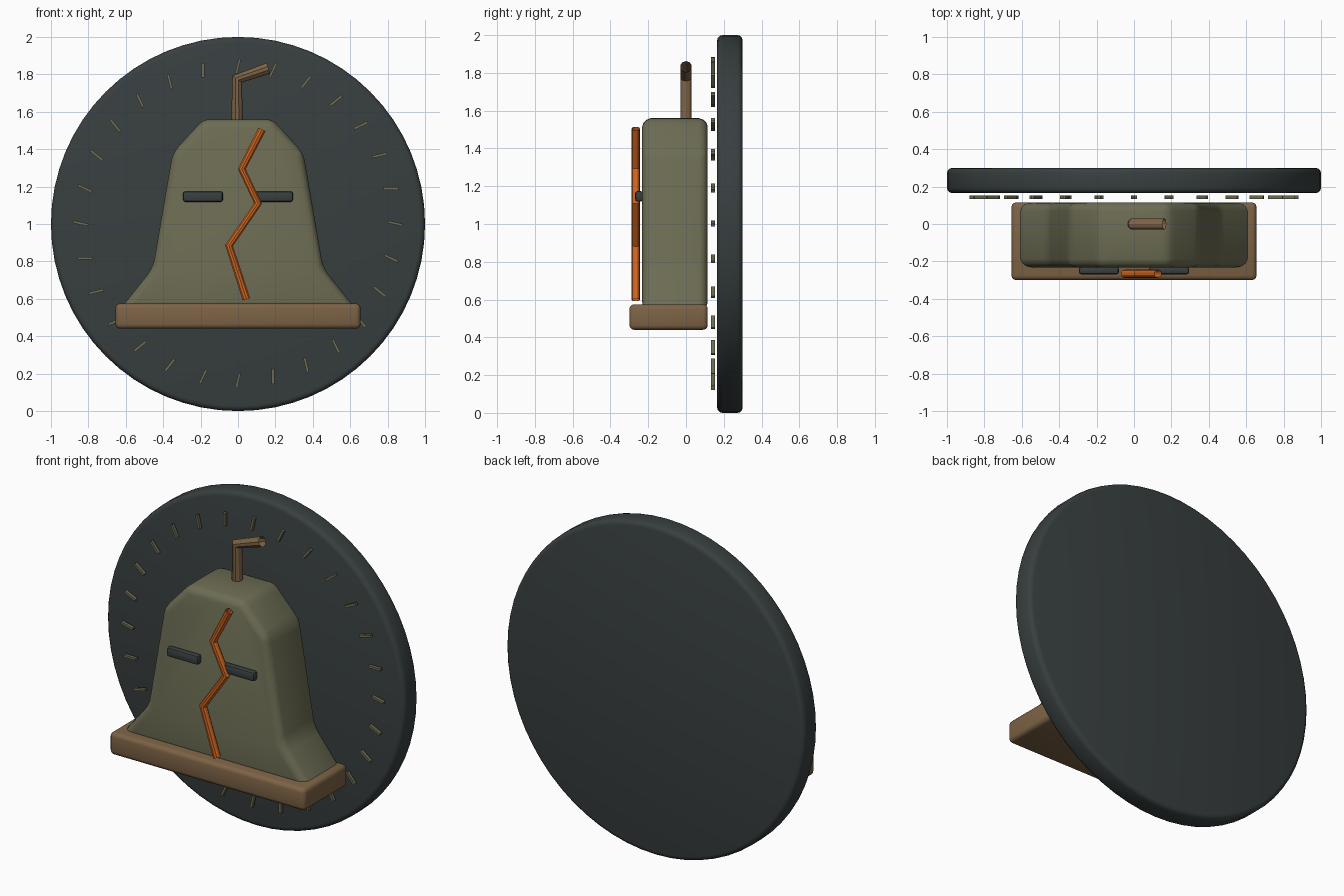
import bpy, bmesh, math
from mathutils import Matrix, Vector

if "Cube" in bpy.data.objects:
    bpy.data.objects.remove(bpy.data.objects["Cube"])


def material(name, rgb):
    m = bpy.data.materials.new(name)
    m.diffuse_color = (*rgb, 1)
    m.use_nodes = True
    m.node_tree.nodes["Principled BSDF"].inputs["Base Color"].default_value = m.diffuse_color
    return m


SLATE = material("dark slate", (0.040, 0.050, 0.051))
OLIVE = material("olive", (0.150, 0.150, 0.088))
BROWN = material("brown", (0.205, 0.124, 0.060))
ORANGE = material("orange", (0.62, 0.13, 0.014))


def finish(obj, mat):
    obj.data.materials.append(mat)
    bpy.ops.object.select_all(action='DESELECT')
    obj.select_set(True)
    bpy.context.view_layer.objects.active = obj
    if obj.type == 'MESH':
        bpy.ops.object.shade_smooth_by_angle(angle=math.radians(32))
    return obj


def prism(name, outline, y0, y1, mat, bevel=0.0, segments=3, min_angle=0.0):
    """Extrude an x-z outline from y0 to y1 and round its edges."""
    bm = bmesh.new()
    face = bm.faces.new([bm.verts.new((x, y0, z)) for x, z in outline])
    ext = bmesh.ops.extrude_face_region(bm, geom=[face], use_keep_orig=True)
    moved = [v for v in ext["geom"] if isinstance(v, bmesh.types.BMVert)]
    bmesh.ops.translate(bm, verts=moved, vec=(0, y1 - y0, 0))
    bmesh.ops.recalc_face_normals(bm, faces=bm.faces)
    if bevel:
        edges = [e for e in bm.edges if e.calc_face_angle() > min_angle]
        bmesh.ops.bevel(bm, geom=edges, offset=bevel, segments=segments,
                        profile=0.5, affect='EDGES', clamp_overlap=True)
    mesh = bpy.data.meshes.new(name)
    bm.to_mesh(mesh)
    bm.free()
    obj = bpy.data.objects.new(name, mesh)
    bpy.context.collection.objects.link(obj)
    return finish(obj, mat)


def rect(x0, x1, z0, z1):
    return [(x0, z0), (x1, z0), (x1, z1), (x0, z1)]


def tube(name, points, y, radius, mat):
    """Open-ended round tube along an x-z polyline."""
    curve = bpy.data.curves.new(name, 'CURVE')
    curve.dimensions = '3D'
    curve.bevel_depth = radius
    curve.bevel_resolution = 3
    spline = curve.splines.new('POLY')
    spline.points.add(len(points) - 1)
    for p, (x, z) in zip(spline.points, points):
        p.co = (x, y, z, 1)
    obj = bpy.data.objects.new(name, curve)
    bpy.context.collection.objects.link(obj)
    finish(obj, mat)
    bpy.ops.object.convert(target='MESH')
    bpy.ops.object.shade_smooth_by_angle(angle=math.radians(32))


# Round backing disc
circle = [(math.cos(a), 1 + math.sin(a))
          for a in (2 * math.pi * i / 64 for i in range(64))]
prism("backing_disc", circle, 0.165, 0.30, SLATE, 0.028, 3, math.radians(30))

# Ring of tick marks, each twisted one step from radial
COUNT = 28
step = 2 * math.pi / COUNT
bm = bmesh.new()
for i in range(COUNT):
    a = i * step
    place = (Matrix.Translation((0.84 * math.sin(a), 0.143, 1.003 + 0.84 * math.cos(a)))
             @ Matrix.Rotation(a + step, 4, 'Y')
             @ Matrix.Diagonal((0.014, 0.02, 0.08, 1)))
    bmesh.ops.create_cube(bm, size=1, matrix=place)
mesh = bpy.data.meshes.new("tick_marks")
bm.to_mesh(mesh)
bm.free()
ticks = bpy.data.objects.new("tick_marks", mesh)
bpy.context.collection.objects.link(ticks)
finish(ticks, OLIVE)

# Bell-shaped body from a mirrored half profile
half = [(0.635, 0.54), (0.455, 0.765), (0.35, 1.38), (0.185, 1.56)]
outline = half + [(-x, z) for x, z in reversed(half)]
prism("bell_body", outline, -0.232, 0.115, OLIVE, 0.045, 3)

# Plinth under the body
prism("plinth", rect(-0.655, 0.655, 0.44, 0.575), -0.30, 0.115, BROWN, 0.025, 3)

# Slit eyes
for side, x in (("left", -0.1875), ("right", 0.1875)):
    prism(side + "_eye", rect(x - 0.107, x + 0.107, 1.118, 1.175),
          -0.27, -0.228, SLATE, 0.014, 2)

# Zigzag crack on the front
tube("crack", [(0.128, 1.505), (0.02, 1.295), (0.107, 1.11),
               (-0.048, 0.885), (0.045, 0.598)], -0.266, 0.022, ORANGE)

# Bent fuse on top
tube("fuse", [(-0.005, 1.56), (-0.005, 1.775), (0.163, 1.833)], 0.0, 0.031, BROWN)
